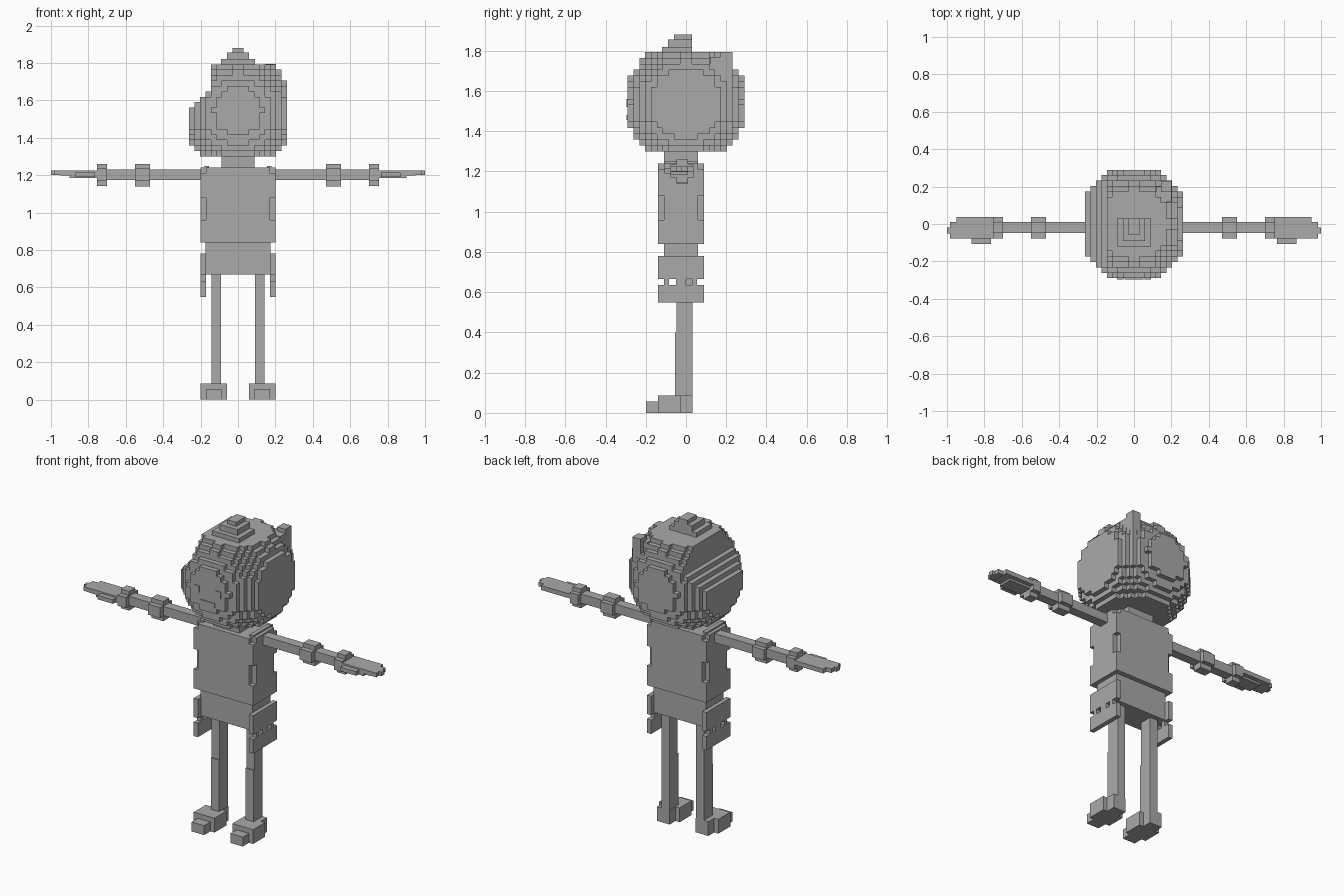
import bpy
import bmesh
from mathutils import Vector

cube = bpy.data.objects.get("Cube")
if cube:
    bpy.data.objects.remove(cube, do_unlink=True)

grey = bpy.data.materials.new("plain_grey")
grey.use_nodes = True
COLOUR = (0.4, 0.4, 0.4, 1)
grey.diffuse_color = COLOUR
grey.node_tree.nodes["Principled BSDF"].inputs["Base Color"].default_value = COLOUR


def finish(bm, name):
    bmesh.ops.recalc_face_normals(bm, faces=bm.faces)
    mesh = bpy.data.meshes.new(name)
    bm.to_mesh(mesh)
    bm.free()
    mesh.materials.append(grey)
    obj = bpy.data.objects.new(name, mesh)
    bpy.context.collection.objects.link(obj)
    return obj


def add_box(bm, xs, ys, zs):
    verts = bmesh.ops.create_cube(bm, size=1)["verts"]
    for v in verts:
        v.co = Vector([a + (b - a) * (c + 0.5) for (a, b), c in zip((xs, ys, zs), v.co)])


def part(name, *boxes):
    bm = bmesh.new()
    for b in boxes:
        add_box(bm, *b)
    return finish(bm, name)


def pair(name, *boxes):
    """Build the +x part and its mirrored twin."""
    part("left_" + name, *boxes)
    part("right_" + name, *[((-xs[1], -xs[0]), ys, zs) for xs, ys, zs in boxes])


# Head: blocky ball of small cubes, trimmed on its upper right
CELL = 0.029
CENTRE_Z = 1.54
BASE_Z = 1.3


def cell_centre(i, j, k):
    return Vector(((i + .5) * CELL, (j + .5) * CELL, BASE_Z + (k + .5) * CELL))


def in_head(p):
    ball = (p - Vector((0, 0, CENTRE_Z))).length < 0.305
    trim = p.x > -max(0.145, 0.26 - max(0, p.z - 1.56))
    return ball and trim


filled = {(i, j, k) for i in range(-9, 9) for j in range(-10, 10) for k in range(17)
          if in_head(cell_centre(i, j, k))}
bm = bmesh.new()
corners = {}


def corner(key):
    if key not in corners:
        corners[key] = bm.verts.new((key[0] * CELL, key[1] * CELL, BASE_Z + key[2] * CELL))
    return corners[key]


for cell in filled:
    for axis in range(3):
        for step in (0, 1):
            near = list(cell)
            near[axis] += 2 * step - 1
            if tuple(near) in filled:
                continue
            ring = []
            for u, w in ((0, 0), (1, 0), (1, 1), (0, 1)):
                key = list(cell)
                key[axis] += step
                key[(axis + 1) % 3] += u
                key[(axis + 2) % 3] += w
                ring.append(corner(tuple(key)))
            bm.faces.new(ring if step else ring[::-1])
finish(bm, "head")

# Hair: stepped topknot and a raised tuft at the back left
part("topknot",
     ((-.09, .09), (-.12, .03), (1.78, 1.82)),
     ((-.06, .06), (-.09, .03), (1.8, 1.855)),
     ((-.03, .03), (-.06, .03), (1.8, 1.88)))
part("hair_tuft",
     ((.145, .2), (.17, .23), (1.45, 1.795)),
     ((.12, .2), (.12, .2), (1.6, 1.77)))

# Face plates
pair("eye", ((.055, .09), (-.296, -.288), (1.52, 1.56)))
part("mouth", ((-.05, .05), (-.296, -.288), (1.455, 1.48)))

# Trunk
part("neck", ((-.087, .087), (-.11, .06), (1.23, 1.32)))
part("torso", ((-.172, .172), (-.14, .09), (.84, 1.24)))
pair("torso_side",
     ((.17, .2), (-.11, .06), (.84, 1.24)),
     ((.17, .2), (-.14, .09), (.84, .96)),
     ((.17, .2), (-.14, .09), (1.08, 1.21)),
     ((.155, .18), (-.11, .06), (1.2, 1.25)))
part("waist", ((-.175, .175), (-.11, .06), (.67, .85)))

# Hip plates: two panels joined by short posts
SIDE = (.172, .2)
posts = [(SIDE, ys, (.6, .68)) for ys in ((-.11, -.085), (-.05, 0), (.03, .055))]
pair("hip_plate",
     (SIDE, (-.14, .09), (.665, .78)),
     (SIDE, (-.14, .09), (.55, .635)), *posts)

# Legs and feet
pair("leg",
     ((.09, .143), (-.048, .032), (.38, .68)),
     ((.09, .143), (-.055, .032), (.05, .4)))
pair("foot",
     ((.06, .2), (-.14, -.025), (0, .087)),
     ((.088, .172), (-.03, .032), (0, .087)),
     ((.088, .172), (-.2, -.13), (0, .057)))

# Arms, bands and hands
pair("arm", ((.19, .75), (-.047, .01), (1.175, 1.23)))
pair("elbow_band", ((.47, .55), (-.047, .01), (1.14, 1.26)),
     ((.47, .55), (-.078, .037), (1.17, 1.235)))
pair("wrist_band", ((.7, .755), (-.047, .01), (1.143, 1.26)),
     ((.7, .755), (-.078, .037), (1.17, 1.235)))
pair("hand",
     ((.74, .95), (-.078, .037), (1.198, 1.225)),
     ((.74, .9), (-.078, .01), (1.185, 1.21)),
     ((.94, .985), (-.078, .01), (1.2, 1.225)),
     ((.98, 1), (-.05, -.02), (1.2, 1.225)))
pair("thumb", ((.765, .87), (-.108, -.07), (1.19, 1.215)))
